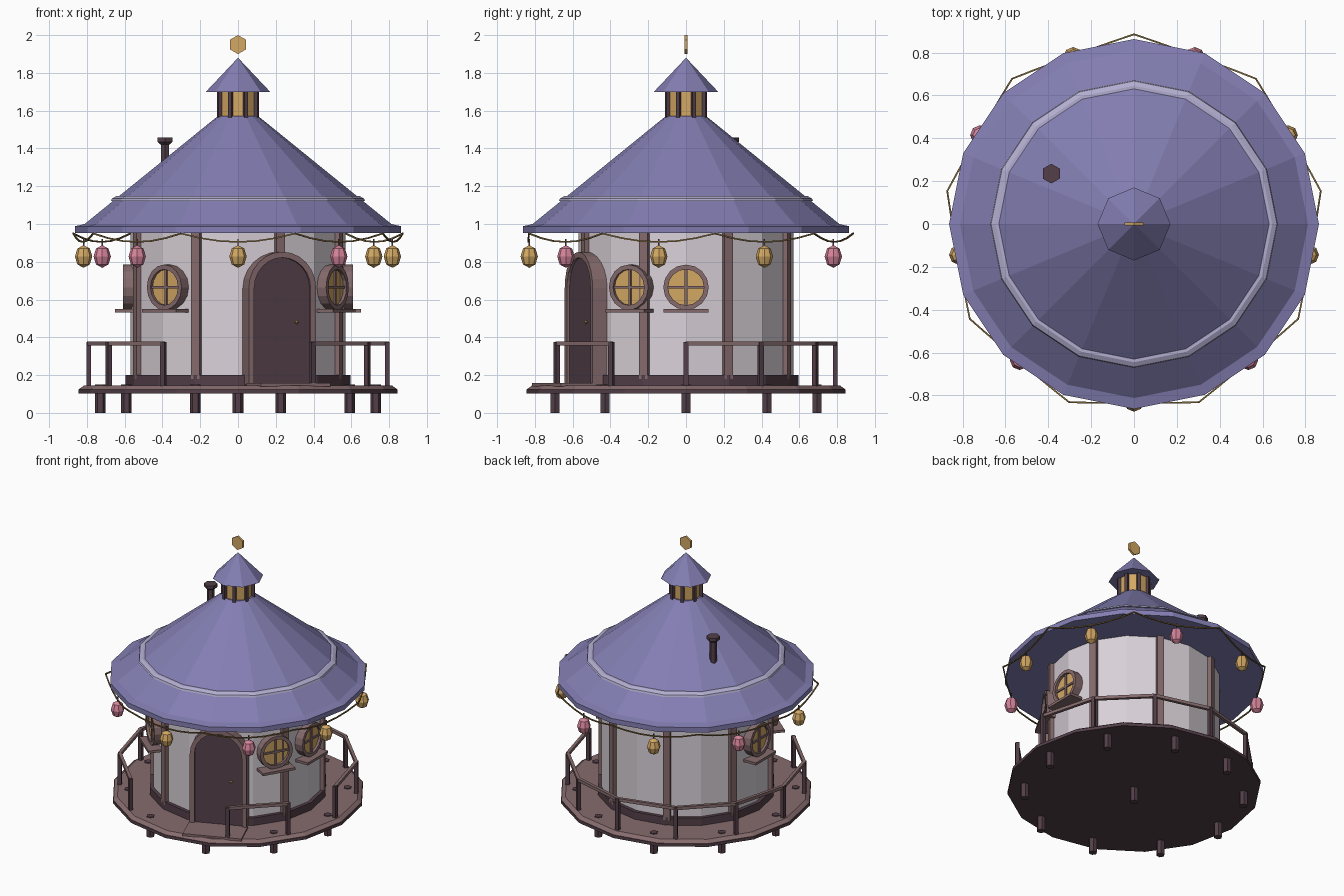
import bpy, bmesh, math
from mathutils import Matrix, Vector

if "Cube" in bpy.data.objects:
    bpy.data.objects.remove(bpy.data.objects["Cube"])


def material(name, hexcode):
    def lin(i):
        c = int(hexcode[i:i + 2], 16) / 255
        return c / 12.92 if c < 0.04045 else ((c + 0.055) / 1.055) ** 2.4
    m = bpy.data.materials.new(name)
    m.diffuse_color = (lin(0), lin(2), lin(4), 1)
    m.use_nodes = True
    m.node_tree.nodes["Principled BSDF"].inputs["Base Color"].default_value = m.diffuse_color
    return m


PURPLE = material("roof purple", "837eb2")
LILAC = material("pale lilac", "b2adcf")
WALL = material("plaster", "d9d1d8")
TRIM = material("timber brown", "866b6d")
DARK = material("dark timber", "533f48")
GOLD = material("warm gold", "d3a864")
PINK = material("lantern pink", "d5849b")
WIRE = material("wire brown", "80683c")


def finish(name, bm, mat, az=None):
    """Turn a bmesh into an object; az turns local +y outward to that bearing."""
    bmesh.ops.recalc_face_normals(bm, faces=bm.faces)
    if az is not None:
        bm.transform(Matrix.Rotation(math.radians(az - 90), 4, 'Z'))
    me = bpy.data.meshes.new(name)
    bm.to_mesh(me)
    bm.free()
    me.materials.append(mat)
    ob = bpy.data.objects.new(name, me)
    bpy.context.collection.objects.link(ob)
    return ob


def polar(r, az, z=0.0):
    a = math.radians(az)
    return Vector((r * math.cos(a), r * math.sin(a), z))


def lathe(name, profile, n, mat, loc=(0, 0, 0), start=0.0):
    """Closed n-sided solid of revolution from (radius, z) points."""
    bm = bmesh.new()
    rings = [[bm.verts.new(polar(r, start + 360 * i / n, z) + Vector(loc))
              for i in range(n)] for r, z in profile]
    for a, b in zip(rings, rings[1:]):
        for i in range(n):
            j = (i + 1) % n
            bm.faces.new((a[i], a[j], b[j], b[i]))
    bm.faces.new(rings[0])
    bm.faces.new(rings[-1])
    bmesh.ops.remove_doubles(bm, verts=bm.verts, dist=1e-5)
    return finish(name, bm, mat)


def box(name, lo, hi, mat, az=None):
    bm = bmesh.new()
    bmesh.ops.create_cube(bm, size=1)
    lo, hi = Vector(lo), Vector(hi)
    for v in bm.verts:
        v.co = Vector(((lo[i] + hi[i]) / 2 + v.co[i] * (hi[i] - lo[i]) for i in range(3)))
    return finish(name, bm, mat, az)


def prism(name, outline, y0, y1, mat, az):
    """Extrude an x-z outline along local y."""
    bm = bmesh.new()
    f = bm.faces.new([bm.verts.new((x, y0, z)) for x, z in outline])
    ext = bmesh.ops.extrude_face_region(bm, geom=[f])['geom']
    for v in ext:
        if isinstance(v, bmesh.types.BMVert):
            v.co.y = y1
    return finish(name, bm, mat, az)


def band(name, outer, inner, y0, y1, mat, az, closed):
    """Frame of rectangular section between two matching x-z outlines."""
    bm = bmesh.new()
    secs = [[bm.verts.new((p[0], y, p[1])) for p, y in ((o, y0), (o, y1), (i, y1), (i, y0))]
            for o, i in zip(outer, inner)]
    pairs = list(zip(secs, secs[1:]))
    if closed:
        pairs.append((secs[-1], secs[0]))
    else:
        bm.faces.new(secs[0])
        bm.faces.new(secs[-1])
    for a, b in pairs:
        for k in range(4):
            m = (k + 1) % 4
            bm.faces.new((a[k], a[m], b[m], b[k]))
    return finish(name, bm, mat, az)


def beam(name, p, q, w, mat):
    """Square bar from p to q."""
    d = q - p
    bm = bmesh.new()
    bmesh.ops.create_cube(bm, size=1)
    bm.transform(Matrix.Translation((p + q) / 2) @ d.to_track_quat('X', 'Z').to_matrix().to_4x4()
                 @ Matrix.Diagonal((d.length, w, w, 1)))
    return finish(name, bm, mat)


# Deck and stilts
lathe("deck_rim", [(0.845, 0.103), (0.845, 0.125)], 16, DARK)
lathe("deck", [(0.845, 0.12), (0.84, 0.127), (0.815, 0.145)], 16, TRIM)
for i in range(10):
    lathe("stilt", [(0.028, 0), (0.028, 0.15)], 6, DARK, polar(0.73, 36 * i))
lathe("centre_stilt", [(0.028, 0), (0.028, 0.12)], 6, DARK)

# Round house body
lathe("plinth", [(0.595, 0.14), (0.595, 0.2)], 16, DARK)
lathe("wall", [(0.57, 0.15), (0.57, 0.955)], 16, WALL)
for i in range(8):
    box("wall_post", (-0.024, 0.55, 0.18), (0.024, 0.593, 0.953), TRIM, 22.5 + 45 * i)

# Roof
lathe("roof", [(0.863, 0.952), (0.863, 0.988), (0.812, 1.0), (0.106, 1.572)], 16, PURPLE)
lathe("roof_stripe", [(0.64, 1.12), (0.672, 1.122), (0.667, 1.135), (0.645, 1.147),
                      (0.62, 1.147)], 16, LILAC)

# Roof lantern and finial
lathe("lantern_glass", [(0.1, 1.56), (0.1, 1.705)], 8, GOLD, start=22.5)
for i in range(8):
    box("lantern_post", (-0.011, 0.095, 1.56), (0.011, 0.115, 1.705), DARK, 22.5 + 45 * i)
lathe("lantern_roof", [(0.17, 1.7), (0.0, 1.88)], 8, PURPLE)
hexagon = [(0.05 * math.sin(i * math.pi / 3), 1.95 + 0.05 * math.cos(i * math.pi / 3)) for i in range(6)]
prism("finial", hexagon, -0.008, 0.008, GOLD, 90)

# Chimney
lathe("chimney", [(0.025, 1.22), (0.025, 1.435)], 6, DARK, (-0.386, 0.235, 0), 30)
lathe("chimney_cap", [(0.028, 1.42), (0.046, 1.435), (0.046, 1.458)], 6, DARK, (-0.386, 0.235, 0), 30)


# Arched door
def arch(w, z0, spring):
    top = [(w * math.cos(math.pi * i / 12), spring + w * math.sin(math.pi * i / 12)) for i in range(13)]
    return [(w, z0)] + top + [(-w, z0)]


DOOR = -67.5
prism("door", arch(0.17, 0.147, 0.66), 0.53, 0.6, DARK, DOOR)
band("door_frame", arch(0.193, 0.147, 0.66), arch(0.162, 0.147, 0.66), 0.53, 0.615, TRIM, DOOR, False)
lathe("door_knob", [(0.0, -0.012), (0.012, 0), (0.0, 0.012)], 6, GOLD,
      polar(0.609, DOOR, 0.48) + polar(0.085, DOOR + 90))
box("door_step", (-0.2, 0.6, 0.14), (0.2, 0.8, 0.157), TRIM, DOOR)


# Round windows
def circle(r):
    return [(r * math.cos(math.pi * i / 8), 0.665 + r * math.sin(math.pi * i / 8)) for i in range(16)]


for az in (0, -30, -130, 180):
    prism("window_glass", circle(0.1), 0.54, 0.59, GOLD, az)
    band("window_frame", circle(0.12), circle(0.095), 0.54, 0.608, TRIM, az, True)
    box("window_bar", (-0.007, 0.58, 0.568), (0.007, 0.599, 0.762), TRIM, az)
    box("window_bar", (-0.097, 0.58, 0.658), (0.097, 0.599, 0.672), TRIM, az)
    box("window_sill", (-0.118, 0.55, 0.532), (0.118, 0.65, 0.55), TRIM, az)

# Railing, open at the door and at one bay on the right
for i in range(12):
    az = 30 * i
    if az != 270:
        box("railing_post", (-0.013, 0.777, 0.14), (0.013, 0.803, 0.375), DARK, az)
    if az not in (240, 270, 330):
        beam("railing_bar", polar(0.79, az, 0.367), polar(0.79, az + 30, 0.367), 0.022, TRIM)

# Hanging lights, with the wire hooked to the eave between them
for i, c in enumerate("gpggpgpgp"):
    az = -90 + 40 * i
    body = [(0.0, -0.06), (0.033, -0.042), (0.046, 0.0), (0.033, 0.042), (0.0, 0.06)]
    lathe("hanging_light", body, 8, GOLD if c == "g" else PINK, polar(0.83, az, 0.828))
    beam("light_hanger", polar(0.83, az, 0.88), polar(0.83, az, 0.92), 0.007, DARK)
    pts = []
    for k in range(7):
        t = (k - 3) / 3
        pts.append(polar(0.885 - 0.05 * (1 - t * t), az + 20 * t, 0.95 - 0.045 * (1 - t * t)))
    for p, q in zip(pts, pts[1:]):
        beam("light_wire", p, q, 0.008, WIRE)
